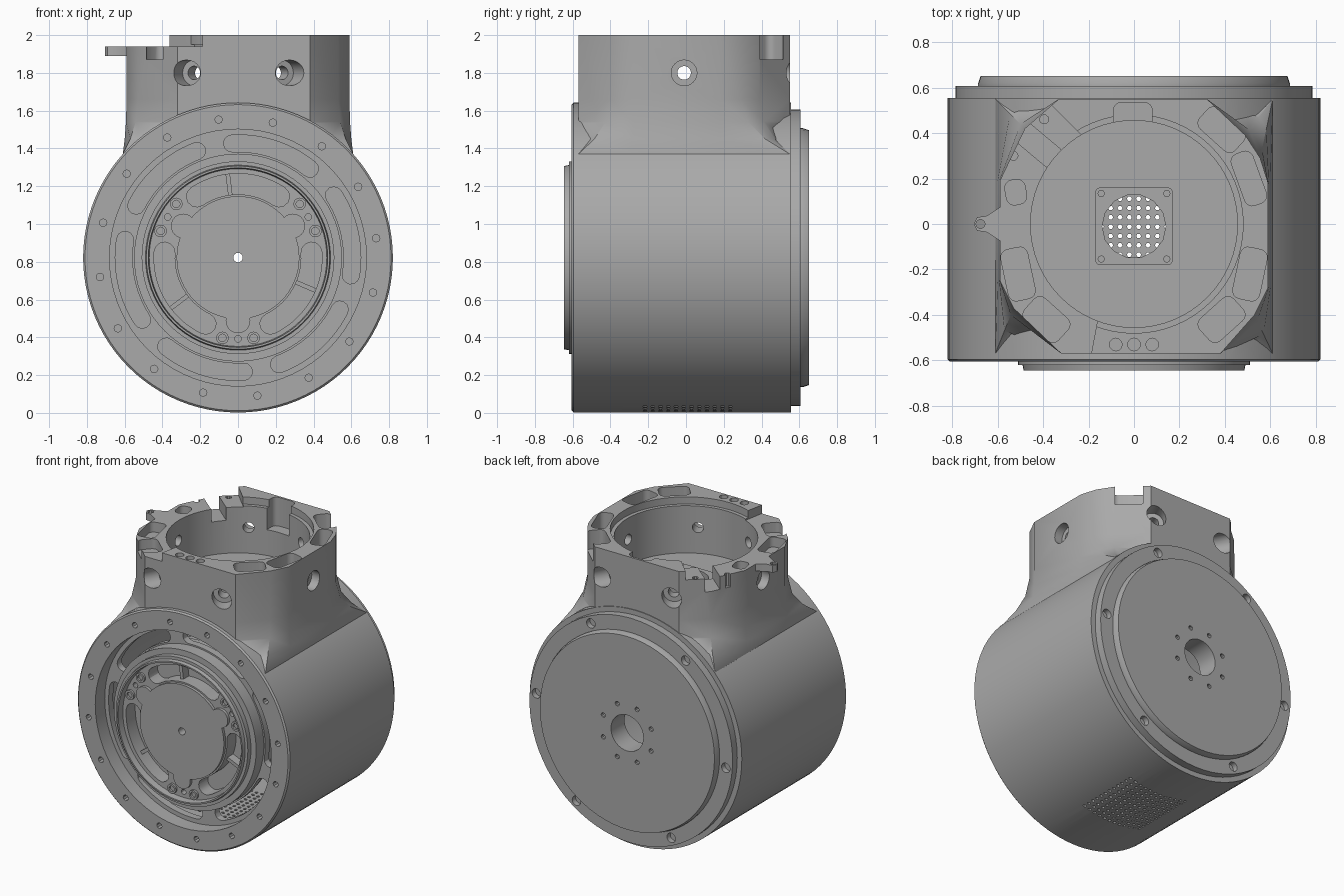
import bpy, bmesh
from math import sin, cos, pi, radians
from mathutils import Matrix, Vector

cube = bpy.data.objects.get("Cube")
if cube:
    bpy.data.objects.remove(cube)

metal = bpy.data.materials.new("machined grey")
metal.use_nodes = True
GREY = (0.4, 0.4, 0.4, 1)
metal.diffuse_color = GREY
metal.node_tree.nodes["Principled BSDF"].inputs["Base Color"].default_value = GREY

CZ = 0.822  # height of the drum axis


# ---- helpers: outlines ----
def circle(u, v, r, n=32):
    return [(u + r * cos(2 * pi * i / n), v + r * sin(2 * pi * i / n)) for i in range(n)]


def rounded(u, v, w, h, turn=0, r=0.035):
    t, pts = radians(turn), []
    for k, (sx, sy) in enumerate([(1, 1), (-1, 1), (-1, -1), (1, -1)]):
        for j in range(5):
            a = pi / 2 * (k + j / 4)
            p, q = sx * (w / 2 - r) + r * cos(a), sy * (h / 2 - r) + r * sin(a)
            pts.append((u + p * cos(t) - q * sin(t), v + p * sin(t) + q * cos(t)))
    return pts


def kidney(r, half, mid, spread):
    a0, a1 = radians(mid - spread), radians(mid + spread)
    n, pts = 14, []
    steps = [a0 + (a1 - a0) * i / n for i in range(n + 1)]
    pts += [((r + half) * cos(a), CZ + (r + half) * sin(a)) for a in steps]
    caps = [pi * i / 6 for i in range(1, 6)]
    pts += [(r * cos(a1) + half * cos(a1 + c), CZ + r * sin(a1) + half * sin(a1 + c)) for c in caps]
    pts += [((r - half) * cos(a), CZ + (r - half) * sin(a)) for a in reversed(steps)]
    pts += [(r * cos(a0) + half * cos(a0 + pi + c), CZ + r * sin(a0) + half * sin(a0 + pi + c)) for c in caps]
    return pts


def polar(r, deg):
    return r * cos(radians(deg)), CZ + r * sin(radians(deg))


# ---- helpers: solids ----
def finish(bm, name):
    bmesh.ops.recalc_face_normals(bm, faces=bm.faces)
    mesh = bpy.data.meshes.new(name)
    bm.to_mesh(mesh)
    bm.free()
    mesh.materials.append(metal)
    ob = bpy.data.objects.new(name, mesh)
    bpy.context.collection.objects.link(ob)
    return ob


def prisms(name, outlines, lo, hi, axis="z"):
    bm = bmesh.new()
    for pts in outlines:
        place = (lambda p, h: (p[0], p[1], h)) if axis == "z" else (lambda p, h: (p[0], h, p[1]))
        face = bm.faces.new([bm.verts.new(place(p, lo)) for p in pts])
        top = bmesh.ops.extrude_face_region(bm, geom=[face])["geom"]
        move = Vector((0, 0, hi - lo) if axis == "z" else (0, hi - lo, 0))
        bmesh.ops.translate(bm, vec=move, verts=[g for g in top if isinstance(g, bmesh.types.BMVert)])
    return finish(bm, name)


def loft(name, rings, closed=False):
    bm = bmesh.new()
    rows = [[bm.verts.new(p) for p in ring] for ring in rings]
    pairs = list(zip(rows, rows[1:]))
    if closed:
        pairs.append((rows[-1], rows[0]))
    else:
        bm.faces.new(rows[0])
        bm.faces.new(rows[-1])
    for a, b in pairs:
        for i in range(len(a)):
            j = (i + 1) % len(a)
            bm.faces.new((a[i], a[j], b[j], b[i]))
    return finish(bm, name)


def lathe(name, profile, closed=False, n=72):
    return loft(name, [[(u, y, v) for u, v in circle(0, CZ, r, n)] for r, y in profile], closed)


def boolean(ob, tool, operation="DIFFERENCE"):
    mod = ob.modifiers.new("cut", "BOOLEAN")
    mod.object, mod.operation, mod.solver = tool, operation, "EXACT"
    bpy.context.view_layer.update()
    result = bpy.data.meshes.new_from_object(ob.evaluated_get(bpy.context.evaluated_depsgraph_get()))
    ob.modifiers.clear()
    ob.data = result
    bpy.data.objects.remove(tool)


def cut(ob, outlines, lo, hi, axis="z"):
    boolean(ob, prisms("cutter", outlines, lo, hi, axis))


# ---- housing: drum with a neck blended onto it ----
housing = lathe("housing", [(0.81, -0.605), (0.82, -0.595), (0.82, 0.555)], n=96)
outline = [(0.32, 0.55), (0.49, 0.39), (0.555, 0.29), (0.59, 0.18), (0.59, -0.28), (0.53, -0.4), (0.38, -0.57),
           (-0.32, -0.57), (-0.53, -0.37), (-0.59, -0.25), (-0.59, 0.19), (-0.48, 0.42), (-0.33, 0.55)]


def flare(z, t):
    ring = []
    for x, y in outline:
        ex = (0.61 if x > 0 else -0.61) if abs(x) > 0.4 else x
        ey = 0.55 if y > 0.25 else -0.57 if y < -0.3 else y
        ring.append((x + t * (ex - x), y + t * (ey - y), z))
    return ring


neck = loft("neck", [flare(1.15, 1), flare(1.37, 1), flare(1.45, 0.5), flare(1.54, 0.15), flare(1.66, 0), flare(2, 0)])
boolean(housing, neck, "UNION")

# Side lug on the neck rim
lug = prisms("lug", [[(-0.55, -0.1), (-0.61, -0.06), (-0.65, -0.035), (-0.69, -0.03), (-0.705, 0),
                      (-0.69, 0.03), (-0.65, 0.035), (-0.61, 0.06), (-0.55, 0.1)]], 1.89, 1.94)
boolean(housing, lug, "UNION")

# Drum cavity behind the front lip, then the neck bore with its rim step
boolean(housing, lathe("cavity", [(0.68, -0.7), (0.68, -0.5), (0.76, -0.5), (0.76, 0.7)]))
cut(housing, [circle(0, 0, 0.455, 64)], 1.62, 2.1)
cut(housing, [circle(0, 0, 0.48, 64)], 1.95, 2.1)

# Lowered rim on one side and a gap between its two pads
cut(housing, [[(-1, -1), (-0.2, -1), (-0.19, -0.58), (-0.16, -0.42), (-0.2, 0.36), (-0.36, 0.52), (-0.6, 0.8),
               (-1, 0.8)]], 1.94, 2.1)
cut(housing, [rounded(-0.45, 0.37, 0.28, 0.1, 140, 0.02)], 1.85, 2.1)

# Rim pockets, rear notch, countersinks and lug hole
pockets = [rounded(0.385, 0.415, 0.21, 0.12, -42), rounded(-0.52, 0.14, 0.09, 0.11, 10)]
for s in (1, -1):
    pockets.append(rounded(s * 0.385, -0.42, 0.2, 0.13, s * 42))
    pockets.append(rounded(s * 0.51, -0.22, 0.12, 0.23, s * -12))
pockets.append(rounded(0.505, 0.2, 0.1, 0.24, 20))
cut(housing, pockets, 1.87, 2.1)
cut(housing, [rounded(-0.005, 0.45, 0.17, 0.17)], 1.8, 2.1)
cut(housing, [circle(x, -0.53, 0.028, 12) for x in (-0.08, 0, 0.08)], 1.95, 2.1)
cut(housing, [circle(x, y, 0.02, 10) for x, y in ((-0.675, 0), (-0.395, 0.46), (-0.53, 0.3))], 1.85, 2.1)

# Counterbored holes through the neck wall
for angle in (0, 64, 116, 180, 244, 296):
    turn = Matrix.Translation((0, -0.01, 1.8)) @ Matrix.Rotation(radians(angle), 4, "Z") @ Matrix.Rotation(pi / 2, 4, "Y")
    for r, start in ((0.036, 0.38), (0.068, 0.53)):
        bore = prisms("bore", [circle(0, 0, r, 24)], start, 0.9)
        bore.data.transform(turn)
        boolean(housing, bore)

# Floor window, underside vent and lip screw holes
cut(housing, [circle(0, -0.01, 0.14, 14)], 1.4, 1.8)
vent = [circle(0.0205 + 0.041 * i, -0.012 + 0.041 * j, 0.011, 6) for i in range(-6, 6) for j in range(-5, 7)]
cut(housing, vent, -0.1, 0.2)
cut(housing, [circle(*polar(0.738, 8 + 22.5 * k), 0.02, 8) for k in range(16)], -0.7, -0.54, "y")

# ---- window frame on the neck floor ----
frame = prisms("window_frame", [rounded(0, -0.01, 0.34, 0.34, 0, 0.02)], 1.61, 1.65)
cut(frame, [circle(0, -0.01, 0.14, 14)], 1.5, 1.8)
cut(frame, [circle(sx * 0.144, -0.01 + sy * 0.144, 0.014, 8) for sx in (1, -1) for sy in (1, -1)], 1.63, 1.8)

# ---- slotted flange between the lip and the hub ----
flange = lathe("slotted_flange", [(0.5, -0.5), (0.755, -0.5), (0.755, -0.45), (0.5, -0.45)], True)
cut(flange, [kidney(0.605, 0.045, 12 + 60 * k, 21) for k in range(6)], -0.6, -0.4, "y")

# ---- front hub ----
hub = lathe("front_hub", [(0.47, -0.6), (0.475, -0.645), (0.485, -0.645), (0.49, -0.62), (0.51, -0.62),
                          (0.51, -0.585), (0.55, -0.585), (0.55, -0.4), (0.51, -0.4), (0.51, -0.25)])
cut(hub, [kidney(0.39, 0.055, 90 + 120 * k, 34) for k in range(3)], -0.7, -0.5, "y")
cut(hub, [circle(0, CZ, 0.025, 16)], -0.8, 0, "y")
cut(hub, [circle(*polar(0.43, 30 + 120 * k), 0.018, 12) for k in range(3)], -0.7, -0.56, "y")

# Lobed centre plate
plate = prisms("centre_plate", [circle(0, CZ, 0.325, 64)], -0.62, -0.59, "y")
for k in range(3):
    boolean(plate, prisms("lobe", [circle(*polar(0.335, 30 + 120 * k), 0.065, 24)], -0.62, -0.59, "y"), "UNION")
cut(plate, [circle(0, CZ, 0.025, 16)], -0.8, 0, "y")

# Ribs across the hub slots and ringed screws beside each lobe
for k in range(3):
    a = 97 + 120 * k
    ends = [polar(0.33, a - 2), polar(0.45, a - 1.5), polar(0.45, a + 1.5), polar(0.33, a + 2)]
    prisms("hub_rib", [ends], -0.56, -0.49, "y")
    for d in (-11, 11):
        screw = prisms("hub_screw", [circle(*polar(0.433, 30 + 120 * k + d), 0.033, 20)], -0.615, -0.58, "y")
        cut(screw, [circle(*polar(0.433, 30 + 120 * k + d), 0.02, 12)], -0.7, -0.59, "y")

# ---- back cover ----
cover = lathe("back_cover", [(0.125, 0.5), (0.757, 0.5), (0.757, 0.55), (0.785, 0.55), (0.785, 0.607), (0.685, 0.607),
                             (0.685, 0.62), (0.675, 0.65), (0.125, 0.65)], True)
cut(cover, [circle(*polar(0.735, 5 + 60 * k), 0.033, 16) for k in range(6)], 0.57, 0.7, "y")
cut(cover, [circle(*polar(0.2, 22.5 + 45 * k), 0.016, 10) for k in range(8)], 0.58, 0.7, "y")

# ---- smooth shading with crisp edges ----
bpy.ops.object.select_all(action="DESELECT")
for ob in bpy.context.collection.objects:
    if ob.type == "MESH" and metal.name in ob.data.materials:
        ob.select_set(True)
        bpy.context.view_layer.objects.active = ob
bpy.ops.object.shade_smooth_by_angle(angle=radians(30))
